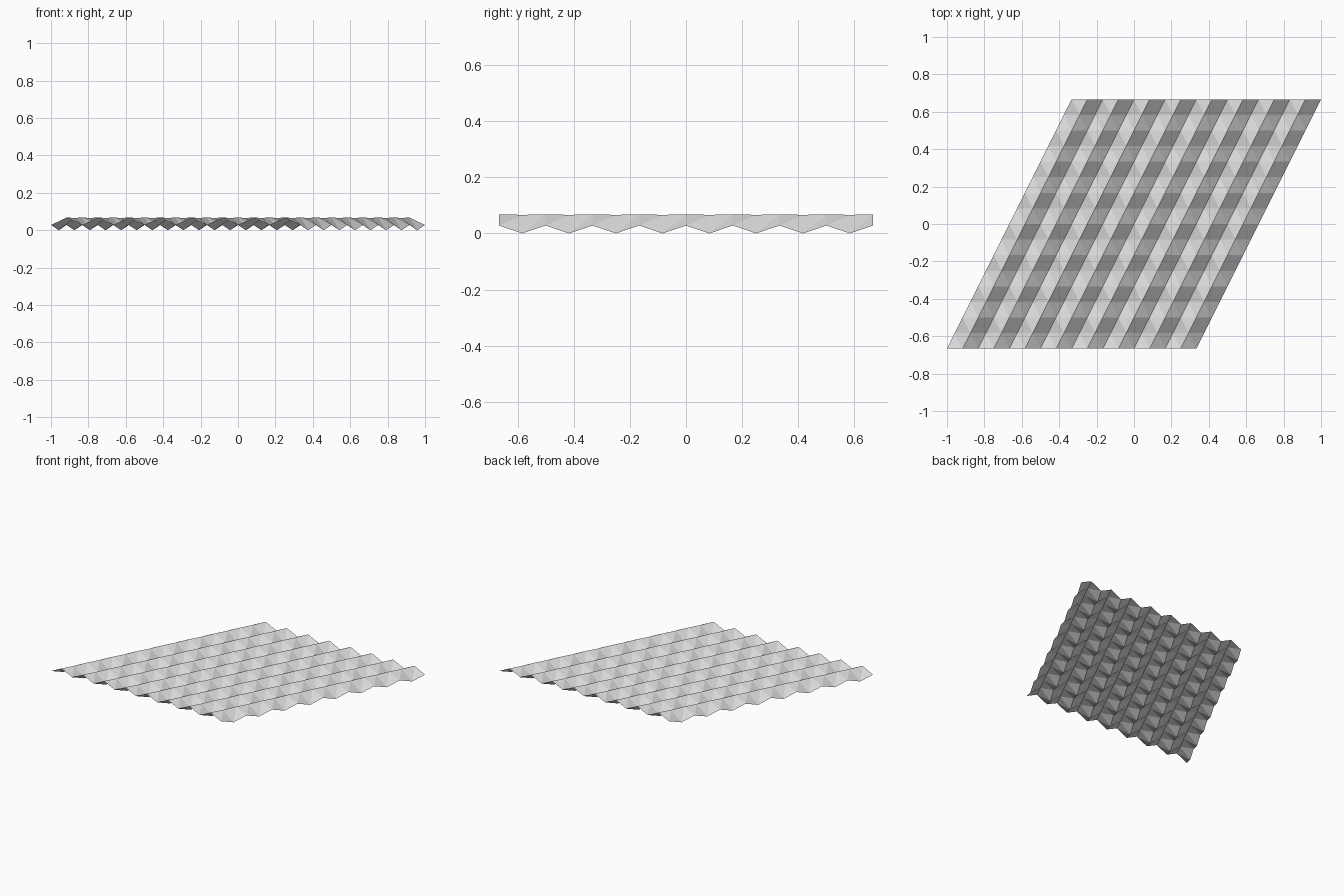
import bpy
import bmesh

if "Cube" in bpy.data.objects:
    bpy.data.objects.remove(bpy.data.objects["Cube"], do_unlink=True)

COUNT = 16               # half-folds along each direction
SIDE = 4 / 3             # width and depth of the sheared sheet
STEP = SIDE / COUNT
RIDGE = (0.068, 0.066)   # heights on even and odd rows
VALLEY = (0.028, 0.0)

# One flat grey for the whole sheet
grey = bpy.data.materials.new("light_grey")
grey.use_nodes = True
colour = (0.7, 0.7, 0.7, 1)
grey.diffuse_color = colour
grey.node_tree.nodes["Principled BSDF"].inputs["Base Color"].default_value = colour


def fold_point(col, row):
    """Point on the sheared grid, alternating valley and ridge columns."""
    x = -1 + col * STEP + row * STEP / 2
    y = -SIDE / 2 + row * STEP
    heights = RIDGE if col % 2 else VALLEY
    return x, y, heights[row % 2]


# Folded sheet: straight ridges with dipping valleys between them
bm = bmesh.new()
rows = [[bm.verts.new(fold_point(c, r)) for c in range(COUNT + 1)]
        for r in range(COUNT + 1)]
for low, high in zip(rows, rows[1:]):
    for c in range(COUNT):
        bm.faces.new((low[c], low[c + 1], high[c]))
        bm.faces.new((low[c + 1], high[c + 1], high[c]))

mesh = bpy.data.meshes.new("folded_sheet")
bm.to_mesh(mesh)
bm.free()
mesh.materials.append(grey)
sheet = bpy.data.objects.new("folded_sheet", mesh)
bpy.context.collection.objects.link(sheet)
